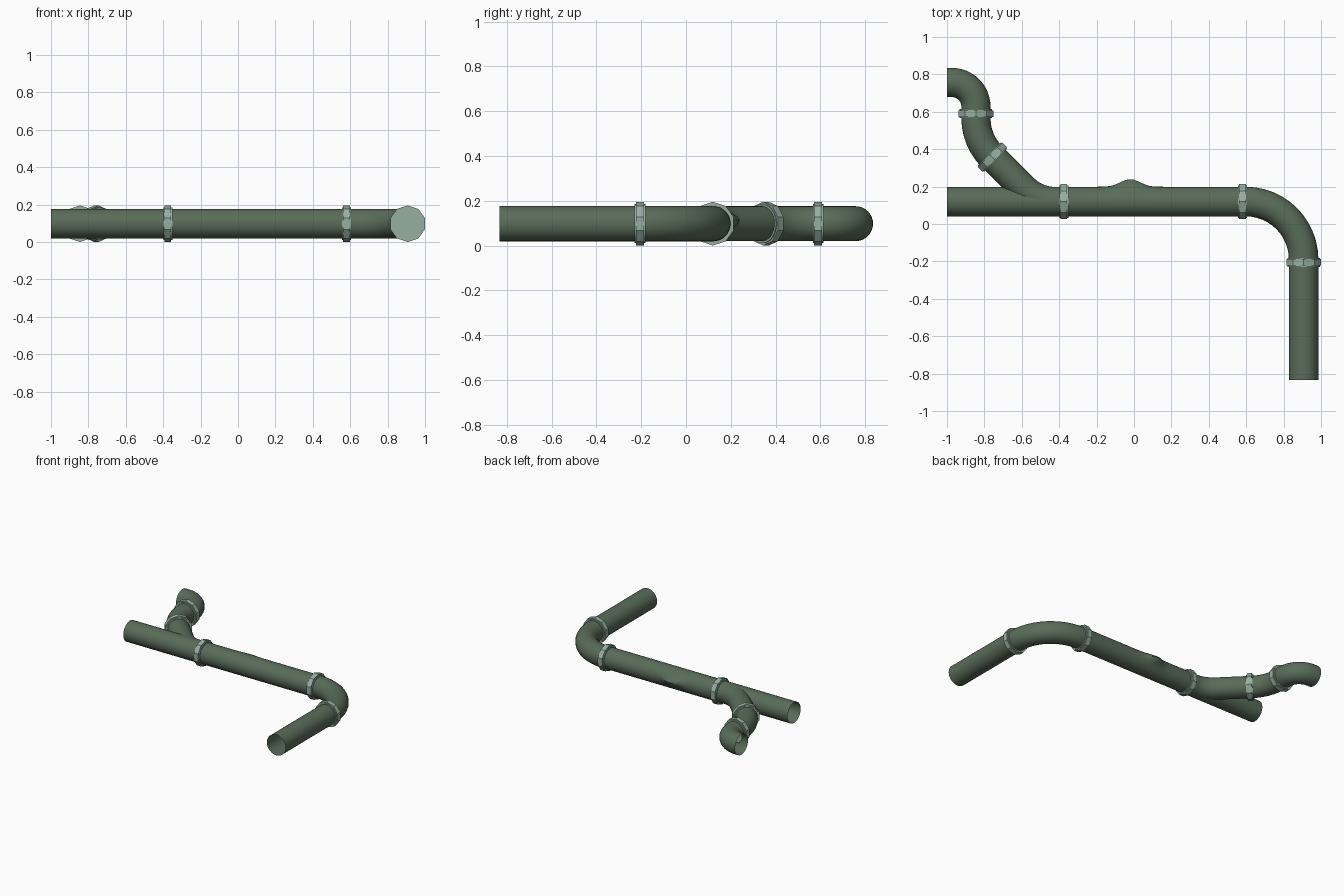
import bpy, bmesh, math
from mathutils import Vector

if "Cube" in bpy.data.objects:
    bpy.data.objects.remove(bpy.data.objects["Cube"])

Z = 0.0975      # height of every pipe axis
R = 0.079       # pipe radius


def material(name, col):
    m = bpy.data.materials.new(name)
    m.diffuse_color = (*col, 1)
    m.use_nodes = True
    m.node_tree.nodes["Principled BSDF"].inputs["Base Color"].default_value = m.diffuse_color
    return m


GREEN = material("pipe_green", (0.10, 0.15, 0.10))
PALE = material("coupling_pale", (0.31, 0.43, 0.35))


def fillet_path(corners, radii, step=0.02):
    """Polyline with rounded corners and evenly divided straights."""
    pts = [Vector(c) for c in corners]
    key = [pts[0]]
    for a, c, b, r in zip(pts, pts[1:], pts[2:], radii):
        u, v = (c - a).normalized(), (b - c).normalized()
        turn = u.angle_signed(v)            # clockwise positive
        t = r * math.tan(abs(turn) / 2)
        start = c - u * t
        side = 1 if u.x * v.y - u.y * v.x > 0 else -1
        n = Vector((-u.y, u.x)) * side
        centre = start + n * r
        count = max(4, round(abs(turn) / math.radians(7.5)))
        for i in range(count + 1):
            w = abs(turn) * i / count
            key.append(centre - n * r * math.cos(w) + u * r * math.sin(w))
    key.append(pts[-1])
    out = [key[0]]
    for a, b in zip(key, key[1:]):
        n = max(1, round((b - a).length / step)) if (b - a).length > 0.06 else 1
        out += [a.lerp(b, i / n) for i in range(1, n + 1)]
    return out


def sweep(name, path, radius, sides, mat, caps=False, smooth=True, warp=None):
    """Round section swept along a level path."""
    bm = bmesh.new()
    rings = []
    for i, p in enumerate(path):
        d = (path[min(i + 1, len(path) - 1)] - path[max(i - 1, 0)]).normalized()
        n = Vector((-d.y, d.x))
        ring = []
        for k in range(sides):
            a = 2 * math.pi * k / sides
            q = p + n * radius * math.sin(a)
            co = Vector((q.x, q.y, Z + radius * math.cos(a)))
            ring.append(bm.verts.new(warp(co) if warp else co))
        rings.append(ring)
    for r0, r1 in zip(rings, rings[1:]):
        for k in range(sides):
            j = (k + 1) % sides
            bm.faces.new((r0[k], r0[j], r1[j], r1[k]))
    if caps:
        bm.faces.new(rings[0])
        bm.faces.new(rings[-1])
    bmesh.ops.recalc_face_normals(bm, faces=bm.faces)
    me = bpy.data.meshes.new(name)
    bm.to_mesh(me)
    bm.free()
    me.materials.append(mat)
    ob = bpy.data.objects.new(name, me)
    bpy.context.collection.objects.link(ob)
    if smooth:
        bpy.context.view_layer.objects.active = ob
        ob.select_set(True)
        bpy.ops.object.shade_smooth_by_angle(angle=math.radians(40))
        ob.select_set(False)
    return ob


def bulge(co):
    """Small pulled-out bump on the back of the main pipe."""
    if co.y > 0.12 and abs(co.x + 0.02) < 0.25:
        fx = math.exp(-((co.x + 0.02) / 0.075) ** 2)
        fz = math.exp(-((co.z - 0.115) / 0.035) ** 2)
        co.y += 0.042 * fx * fz
    return co


# Main pipe with its elbow
main = fillet_path([(-1, 0.12), (0.907, 0.12), (0.907, -0.833)], [0.31])
sweep("main_pipe", main, R, 32, GREEN, warp=bulge)

# Branch pipe leaving the main run at 45 degrees
branch = fillet_path([(-0.40, 0.12), (-0.52, 0.12), (-0.845, 0.445),
                      (-0.845, 0.757), (-1, 0.757)], [0.24, 0.29, 0.13])
sweep("branch_pipe", branch, R - 0.001, 32, GREEN)

# Couplings: ten-sided nut over a round flange
couplings = [((-0.375, 0.12), 0), ((0.58, 0.12), 0), ((0.907, -0.205), 90),
             ((-0.757, 0.357), 135), ((-0.845, 0.59), 90)]
for i, (pos, deg) in enumerate(couplings, 1):
    d = Vector((math.cos(math.radians(deg)), math.sin(math.radians(deg))))
    c = Vector(pos)
    sweep(f"coupling_nut_{i}", [c - d * 0.018, c + d * 0.018],
          0.0975, 10, PALE, caps=True, smooth=False)
    sweep(f"coupling_flange_{i}", [c - d * 0.024, c + d * 0.024],
          0.087, 32, PALE, caps=True)
